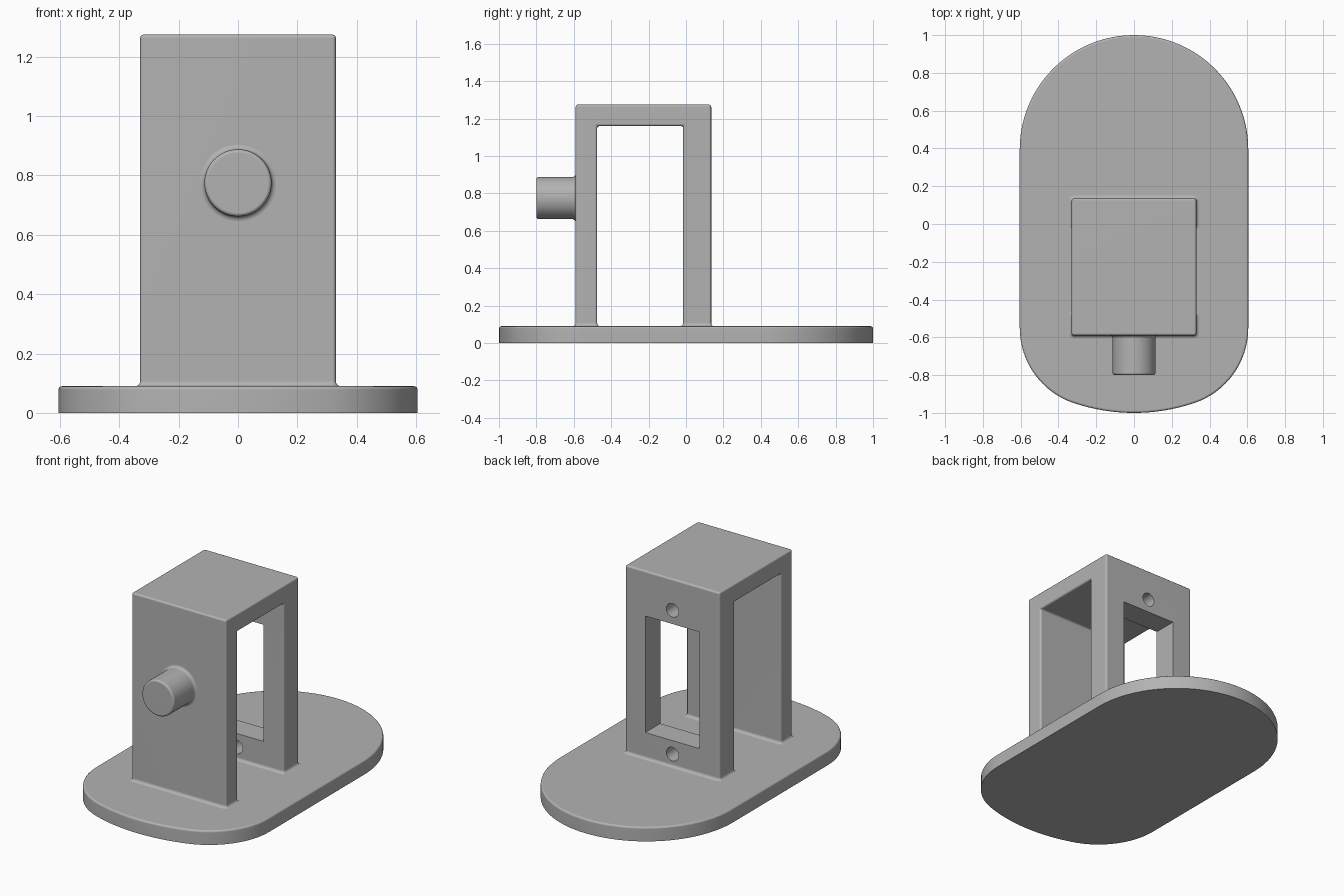
import bpy, bmesh
from math import sin, cos, pi, radians, atan2
from mathutils import Matrix

if "Cube" in bpy.data.objects:
    bpy.data.objects.remove(bpy.data.objects["Cube"])

GREY = (0.45, 0.45, 0.45, 1)
mat = bpy.data.materials.new("matte grey")
mat.use_nodes = True
mat.diffuse_color = GREY
mat.node_tree.nodes["Principled BSDF"].inputs["Base Color"].default_value = GREY

ROUND = 0.012      # edge rounding
FILLET = 0.016     # blend where parts meet
BASE_TOP = 0.09
KNOB_Z = 0.775
HALF_W = 0.33


def finish(bm, name):
    bmesh.ops.recalc_face_normals(bm, faces=bm.faces[:])
    mesh = bpy.data.meshes.new(name)
    bm.to_mesh(mesh)
    bm.free()
    obj = bpy.data.objects.new(name, mesh)
    bpy.context.collection.objects.link(obj)
    mesh.materials.append(mat)
    return obj


def smooth(obj):
    bpy.ops.object.select_all(action="DESELECT")
    obj.select_set(True)
    bpy.context.view_layer.objects.active = obj
    bpy.ops.object.shade_smooth_by_angle(angle=radians(35))
    weighted = obj.modifiers.new("even shading", "WEIGHTED_NORMAL")
    weighted.keep_sharp = True


def prism(points, move):
    """Extrude a closed loop of 3D points by a vector."""
    bm = bmesh.new()
    face = bm.faces.new([bm.verts.new(p) for p in points])
    grown = bmesh.ops.extrude_face_region(bm, geom=[face])["geom"]
    verts = [g for g in grown if isinstance(g, bmesh.types.BMVert)]
    bmesh.ops.translate(bm, verts=verts, vec=move)
    bmesh.ops.recalc_face_normals(bm, faces=bm.faces[:])
    return bm


def round_edges(bm, rule):
    edges = [e for e in bm.edges if rule(e)]
    bmesh.ops.bevel(bm, geom=edges, offset=ROUND, segments=3, profile=0.5,
                    affect="EDGES")


def arc(cx, cy, r, a0, a1, n):
    return [(cx + r * cos(a0 + (a1 - a0) * i / n),
             cy + r * sin(a0 + (a1 - a0) * i / n)) for i in range(n + 1)]


def loft(rings):
    """Skin a list of equal-length closed rings."""
    bm = bmesh.new()
    loops = [[bm.verts.new(p) for p in ring] for ring in rings]
    for low, high in zip(loops, loops[1:]):
        for i in range(len(low)):
            j = (i + 1) % len(low)
            bm.faces.new((low[i], low[j], high[j], high[i]))
    return bm, loops


# Base plate: round back end, softer bowed front end
corner_x, corner_y, corner_r = 0.185, -0.55, 0.42
bow = atan2(corner_y, corner_x)
half = arc(0, 0, 1, -pi / 2, bow, 8)
half += arc(corner_x, corner_y, corner_r, bow, 0, 16)[1:]
half += arc(0, 0.395, 0.605, 0, pi / 2, 24)
outline = half + [(-x, y) for x, y in half[-2:0:-1]]
bm = prism([(x, y, 0) for x, y in outline], (0, 0, BASE_TOP))
round_edges(bm, lambda e: all(v.co.z > BASE_TOP - 0.01 for v in e.verts))
smooth(finish(bm, "base_plate"))

# Arch frame: front wall, top and back wall in one profile
FRONT, FRONT_IN, BACK_IN, BACK = -0.59, -0.475, -0.015, 0.135
TOP, TOP_IN = 1.275, 1.16
FOOT = BASE_TOP - 0.02
profile = [(FRONT, FOOT), (FRONT, TOP), (BACK, TOP), (BACK, FOOT),
           (BACK_IN, FOOT), (BACK_IN, TOP_IN), (FRONT_IN, TOP_IN), (FRONT_IN, FOOT)]
bm = prism([(-HALF_W, y, z) for y, z in profile], (2 * HALF_W, 0, 0))
round_edges(bm, lambda e: any(v.co.z > FOOT + 0.01 for v in e.verts))
frame = finish(bm, "arch_frame")

# Cutters for the back window and the two screw holes
wall_y = (BACK + BACK_IN) / 2
bm = bmesh.new()
bmesh.ops.create_cube(bm, size=1, matrix=Matrix.Translation((0, wall_y, 0.623))
                      @ Matrix.Diagonal((0.38, 0.3, 0.736, 1)))
cutters = [finish(bm, "window_cutter")]
for z in (0.17, 1.077):
    bm = bmesh.new()
    bmesh.ops.create_cone(bm, cap_ends=True, segments=32, radius1=0.043,
                          radius2=0.043, depth=0.3,
                          matrix=Matrix.Translation((0, wall_y, z))
                          @ Matrix.Rotation(pi / 2, 4, "X"))
    cutters.append(finish(bm, "hole_cutter"))
bpy.context.view_layer.objects.active = frame
for cutter in cutters:
    cutter.hide_render = True
    cut = frame.modifiers.new("cut", "BOOLEAN")
    cut.operation = "DIFFERENCE"
    cut.solver = "EXACT"
    cut.object = cutter
    bpy.ops.object.modifier_apply(modifier=cut.name)
    bpy.data.objects.remove(cutter)
smooth(frame)

# Fillets where the two walls meet the base
steps = [i / 4 * pi / 2 for i in range(5)]
blend = [(FILLET * (1 - sin(t)), FILLET * (1 - cos(t))) for t in steps]
for name, y0, y1 in (("front_wall_fillet", FRONT, FRONT_IN),
                     ("back_wall_fillet", BACK_IN, BACK)):
    rings = []
    for spread, rise in blend:
        ring = []
        for k, (x, y) in enumerate(((HALF_W, y1), (-HALF_W, y1),
                                    (-HALF_W, y0), (HALF_W, y0))):
            inx = x - ROUND * (1 if x > 0 else -1)
            iny = y - ROUND * (1 if y == y1 else -1)
            ring += arc(inx, iny, ROUND + spread, k * pi / 2, (k + 1) * pi / 2, 4)
        rings.append([(x, y, BASE_TOP + rise) for x, y in ring])
    bm, loops = loft(rings)
    smooth(finish(bm, name))

# Knob: turned peg with a blended root and a rounded tip
KNOB_R, TIP = 0.113, -0.8
turned = [(KNOB_R + FILLET, FRONT + 0.01)]
turned += [(KNOB_R + s, FRONT - r) for s, r in blend]
turned += [(KNOB_R - ROUND * (1 - cos(t)), TIP + ROUND * (1 - sin(t))) for t in steps]
rings = [[(r * cos(a), y, KNOB_Z + r * sin(a))
          for a in [2 * pi * i / 48 for i in range(48)]] for r, y in turned]
bm, loops = loft(rings)
bm.faces.new(loops[-1])
smooth(finish(bm, "knob"))
